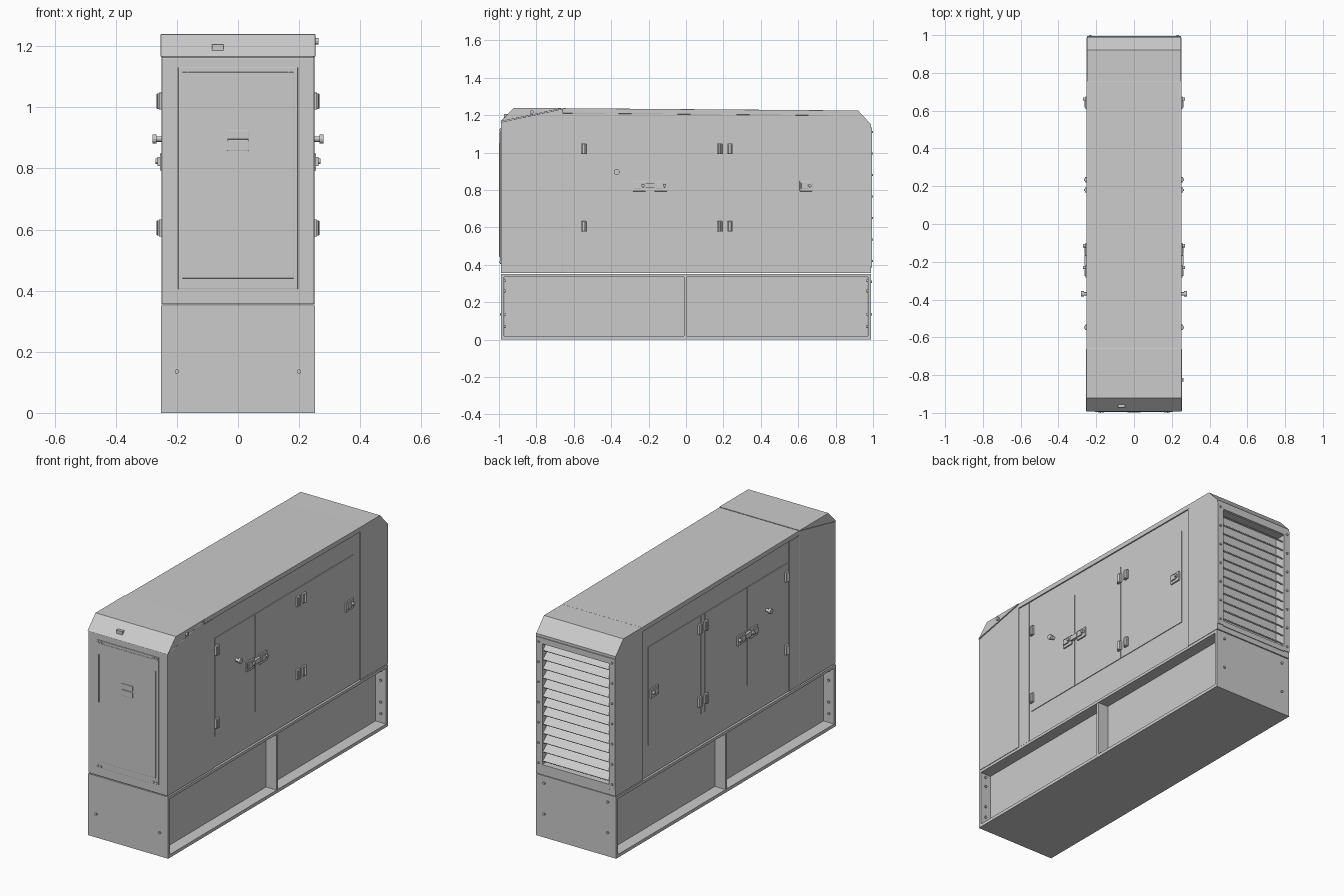
import bpy
import bmesh
import math
from mathutils import Matrix, Vector

cube = bpy.data.objects.get("Cube")
if cube:
    bpy.data.objects.remove(cube, do_unlink=True)

GREY = (0.6, 0.6, 0.6, 1.0)
paint = bpy.data.materials.new("grey_paint")
paint.use_nodes = True
paint.diffuse_color = GREY
bsdf = paint.node_tree.nodes["Principled BSDF"]
bsdf.inputs["Base Color"].default_value = GREY


def finish(name, bm, bevel=0.0):
    """Turn a bmesh into a painted object."""
    bmesh.ops.recalc_face_normals(bm, faces=bm.faces)
    mesh = bpy.data.meshes.new(name)
    bm.to_mesh(mesh)
    bm.free()
    mesh.materials.append(paint)
    obj = bpy.data.objects.new(name, mesh)
    bpy.context.collection.objects.link(obj)
    if bevel:
        mod = obj.modifiers.new("soft_edges", "BEVEL")
        mod.width = bevel
        mod.segments = 2
        mod.limit_method = "ANGLE"
    return obj


def add_box(bm, lo, hi, tilt=0.0):
    lo, hi = Vector(lo), Vector(hi)
    size = hi - lo
    matrix = (Matrix.Translation((lo + hi) / 2) @ Matrix.Rotation(tilt, 4, "X")
              @ Matrix.Diagonal((*size, 1)))
    bmesh.ops.create_cube(bm, size=1, matrix=matrix)


def add_cylinder(bm, centre, axis, radius, depth, sides=12):
    turn = Vector((0, 0, 1)).rotation_difference(Vector(axis)).to_matrix().to_4x4()
    bmesh.ops.create_cone(bm, cap_ends=True, segments=sides, radius1=radius,
                          radius2=radius, depth=depth,
                          matrix=Matrix.Translation(centre) @ turn)


def box(name, lo, hi, bevel=0.0):
    bm = bmesh.new()
    add_box(bm, lo, hi)
    return finish(name, bm, bevel)


def prism(name, profile, half, bevel=0.0):
    """Extrude a (y, z) profile across the width."""
    bm = bmesh.new()
    face = bm.faces.new([bm.verts.new((-half, y, z)) for y, z in profile])
    out = bmesh.ops.extrude_face_region(bm, geom=[face])
    moved = [g for g in out["geom"] if isinstance(g, bmesh.types.BMVert)]
    bmesh.ops.translate(bm, verts=moved, vec=(2 * half, 0, 0))
    return finish(name, bm, bevel)


W = 0.25       # half width of the housing
WALL = 0.244   # half width of the middle walls
B = 0.355      # top of the base

# Base frame: recessed core, flanges, end plates and central ribs
box("base_core", (-0.185, -0.97, 0.01), (0.185, 0.97, 0.345))
box("base_bottom_flange", (-0.252, -0.985, 0), (0.252, 0.985, 0.018))
box("base_top_flange", (-0.252, -0.985, 0.335), (0.252, 0.985, B - 0.004))
for name, y in (("front", -0.98), ("back", 0.98)):
    box("base_end_plate_" + name, (-0.252, y - 0.008, 0), (0.252, y + 0.008, B - 0.004))
for s in (-1, 1):
    box("base_rib", (min(s * 0.18, s * W), -0.012, 0.01),
        (max(s * 0.18, s * W), 0.004, 0.34))

# Front end of the housing with a sloping hood
prism("front_housing", [(-0.99, B), (-0.66, B), (-0.66, 1.234), (-0.99, 1.163)], W, 0.004)
prism("front_hood", [(-0.993, 1.165), (-0.66, 1.236), (-0.66, 1.239), (-0.92, 1.239)],
      W + 0.003, 0.003)

# Middle walls and the roof overhanging them
prism("middle_housing", [(-0.67, B), (0.76, B), (0.76, 1.215), (-0.67, 1.22)], WALL)
prism("roof", [(-0.66, 1.21), (0.755, 1.198), (0.755, 1.226), (-0.66, 1.237)],
      W + 0.001, 0.002)

# Back end, open at the rear for the louvres
prism("back_housing", [(0.745, B), (0.745, 1.225), (0.92, 1.225), (0.99, 1.15),
                       (0.99, 1.1), (0.93, 1.1), (0.93, 0.415), (0.99, 0.415),
                       (0.99, B)], W)
for s in (-1, 1):
    box("louvre_stile", (min(s * 0.21, s * W), 0.9, 0.41),
        (max(s * 0.21, s * W), 0.99, 1.105))

# Sloping louvre slats
bm = bmesh.new()
SLATS = 13
for i in range(SLATS):
    z = 0.45 + i * 0.63 / (SLATS - 1)
    add_box(bm, (-0.212, 0.932, z - 0.003), (0.212, 0.992, z + 0.003), math.radians(-40))
finish("louvre_slats", bm)

# Raised trim around the louvre opening
bm = bmesh.new()
for s in (-1, 1):
    add_box(bm, (s * 0.23 - 0.018, 0.988, 0.39), (s * 0.23 + 0.018, 0.994, 1.135))
for z in (0.4, 1.12):
    add_box(bm, (-0.212, 0.988, z - 0.015), (0.212, 0.994, z + 0.015))
finish("louvre_trim", bm)

# Front access panel with hinge strips, latch and lifting tab
box("front_panel", (-0.196, -0.994, 0.405), (0.196, -0.988, 1.13), 0.002)
box("front_panel_inset", (-0.183, -0.996, 0.44), (0.183, -0.99, 1.115), 0.002)
box("front_hinge_strip_left", (0.176, -1.0, 0.445), (0.18, -0.99, 1.05))
box("front_hinge_strip_right", (-0.18, -1.0, 0.78), (-0.176, -0.99, 1.05))
bm = bmesh.new()
add_box(bm, (-0.035, -0.999, 0.857), (0.035, -0.99, 0.891))
add_box(bm, (-0.035, -0.999, 0.895), (0.035, -0.99, 0.926))
finish("front_latch", bm, 0.002)
bm = bmesh.new()
add_box(bm, (-0.085, -0.972, 1.176), (-0.047, -0.955, 1.206))
finish("front_hood_tab", bm)

# Bolts on the front, the back and the base ends
bm = bmesh.new()
for s in (-1, 1):
    for x in (0.165, 0.185):
        for z in (0.415, 1.12):
            add_cylinder(bm, (s * x, -0.994, z), (0, 1, 0), 0.006, 0.008)
    for y in (-0.988, 0.988):
        add_cylinder(bm, (s * 0.2, y, 0.135), (0, 1, 0), 0.007, 0.014)
    add_cylinder(bm, (s * 0.2, 0.988, 0.31), (0, 1, 0), 0.007, 0.014)
    for i in range(7):
        add_cylinder(bm, (s * 0.232, 0.995, 0.42 + i * 0.115), (0, 1, 0), 0.006, 0.01)
    for y in (-0.97, 0.97):
        for z in (0.07, 0.135, 0.26, 0.315):
            add_cylinder(bm, (s * 0.22, y, z), (0, 1, 0), 0.007, 0.012)
add_cylinder(bm, (0.253, -0.825, 1.216), (1, 0, 0), 0.01, 0.02)
finish("bolts", bm)

# Side doors and fittings, the same on both sides
DOORS = (("front", -0.56, -0.2), ("middle", -0.196, 0.185), ("back", 0.222, 0.69))
HINGES = (-0.547, 0.18, 0.235)
LATCHES = (-0.25, -0.135, 0.642)
for side, s in (("left", 1), ("right", -1)):
    def span(a, b):
        return sorted((s * a, s * b))

    x0, x1 = span(WALL - 0.004, WALL + 0.004)
    for name, ya, yb in DOORS:
        box(f"{side}_{name}_door", (x0, ya, 0.53), (x1, yb, 1.09))
    box(f"{side}_door_pillar", (x0, 0.187, 0.53), (x1, 0.22, 1.09))
    box(f"{side}_corner_post", (x0, -0.665, B), (x1, -0.575, 1.205))

    # Hinges: leaf plate and rounded barrel
    bm = bmesh.new()
    for y in HINGES:
        for z in (0.605, 1.02):
            xa, xb = span(WALL, 0.259)
            add_box(bm, (xa, y - 0.014, z - 0.028), (xb, y + 0.014, z + 0.028))
            add_cylinder(bm, (s * 0.259, y, z), (0, 0, 1), 0.007, 0.05)
    finish(f"{side}_hinges", bm, 0.002)

    # Latches: back plate, paddle and lock
    bm = bmesh.new()
    for y in LATCHES:
        xa, xb = span(WALL, 0.256)
        add_box(bm, (xa, y - 0.034, 0.793), (xb, y + 0.034, 0.848))
        xa, xb = span(0.25, 0.263)
        add_box(bm, (xa, y - 0.026, 0.808), (xb, y + 0.01, 0.838))
        add_cylinder(bm, (s * 0.258, y + 0.02, 0.823), (1, 0, 0), 0.009, 0.024)
    xa, xb = span(WALL, 0.262)
    add_box(bm, (xa, -0.22, 0.81), (xb, -0.165, 0.838))
    finish(f"{side}_latches", bm, 0.0015)

    # Round door knob
    bm = bmesh.new()
    add_cylinder(bm, (s * 0.258, -0.37, 0.896), (1, 0, 0), 0.009, 0.03, 16)
    add_cylinder(bm, (s * 0.273, -0.37, 0.896), (1, 0, 0), 0.015, 0.014, 16)
    finish(f"{side}_door_knob", bm)
